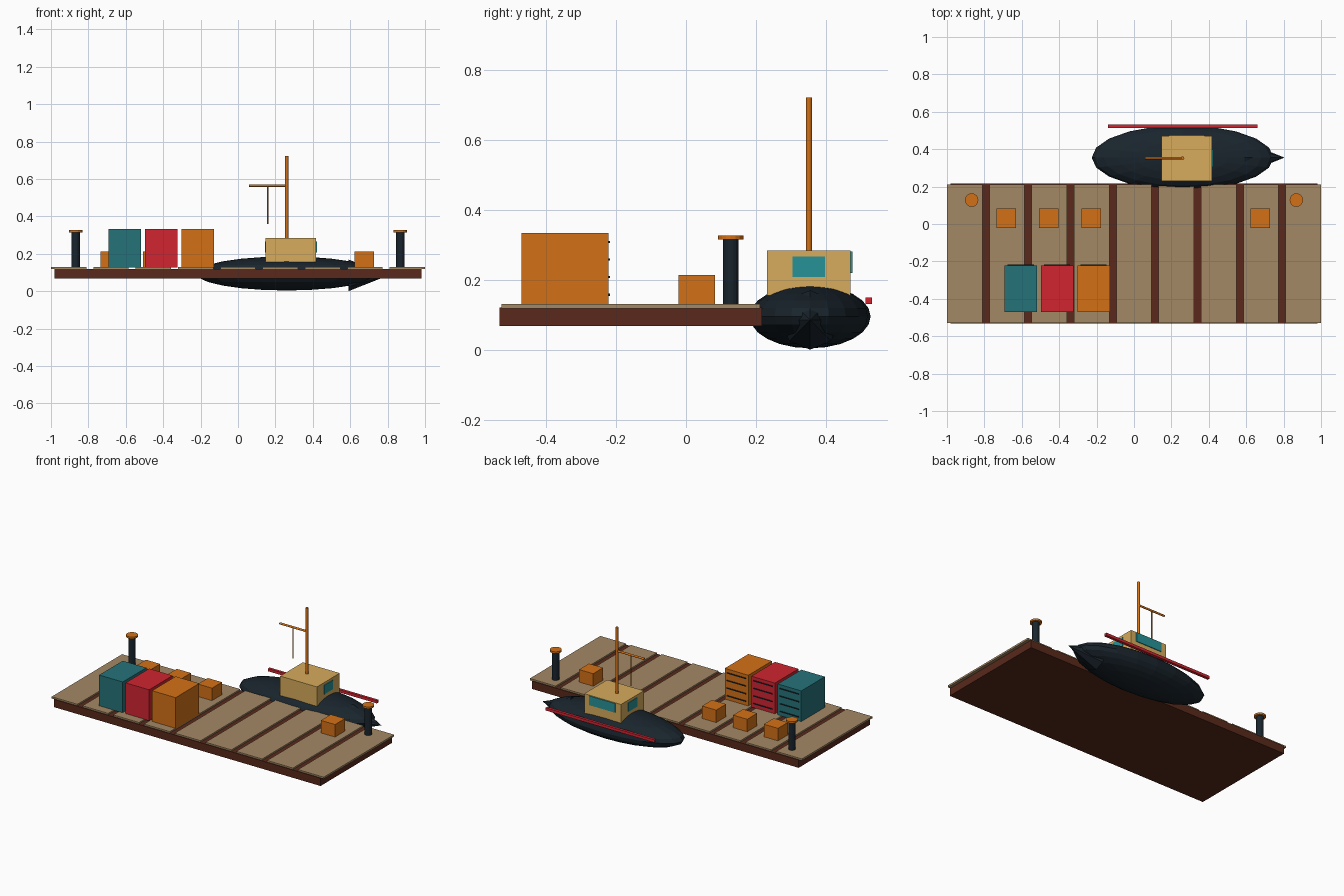
import bpy
import math
from mathutils import Vector

if "Cube" in bpy.data.objects:
    bpy.data.objects.remove(bpy.data.objects["Cube"])


def material(name, rgb):
    m = bpy.data.materials.new(name)
    m.diffuse_color = (*rgb, 1)
    m.use_nodes = True
    m.node_tree.nodes["Principled BSDF"].inputs["Base Color"].default_value = m.diffuse_color
    return m


NAVY = material("navy", (0.010, 0.018, 0.026))
ORANGE = material("orange", (0.65, 0.165, 0.008))
RED = material("red", (0.63, 0.018, 0.03))
TEAL = material("teal", (0.018, 0.17, 0.19))
GLASS = material("glass", (0.02, 0.29, 0.31))
CREAM = material("cream", (0.68, 0.41, 0.11))
PLANK = material("plank", (0.37, 0.25, 0.13))
BROWN = material("brown", (0.10, 0.022, 0.011))


def finish(name, mat):
    ob = bpy.context.object
    ob.name = name
    ob.data.materials.append(mat)
    return ob


def box(name, x, y, z, mat):
    """Box from (min, max) ranges on each axis."""
    bpy.ops.mesh.primitive_cube_add(size=1, location=[(a + b) / 2 for a, b in (x, y, z)])
    ob = finish(name, mat)
    ob.scale = [b - a for a, b in (x, y, z)]
    return ob


def rod(name, start, end, r, mat, sides=12, tip=None):
    """Cylinder (or cone when tip is given) between two points."""
    a, b = Vector(start), Vector(end)
    d = b - a
    bpy.ops.mesh.primitive_cone_add(vertices=sides, radius1=r, radius2=r if tip is None else tip,
                                    depth=d.length, location=(a + b) / 2,
                                    rotation=d.to_track_quat('Z', 'Y').to_euler())
    return finish(name, mat)


# Dock slab and deck planks
box("dock_base", (-0.98, 0.98), (-0.533, 0.217), (0.068, 0.12), BROWN)
for i in range(9):
    c = (i - 4) * 0.2263
    box(f"deck_plank_{i}", (c - 0.0945, c + 0.0945), (-0.528, 0.211), (0.118, 0.13), PLANK)

# Mooring bollards
for side in (-1, 1):
    x = side * 0.868
    rod("bollard_post", (x, 0.128, 0.12), (x, 0.128, 0.317), 0.022, NAVY, 16)
    rod("bollard_cap", (x, 0.128, 0.315), (x, 0.128, 0.327), 0.036, ORANGE, 16)

# Small crates
for x in (-0.682, -0.456, -0.228, 0.676):
    box("crate", (x - 0.052, x + 0.052), (-0.021, 0.083), (0.125, 0.213), ORANGE)

# Cargo containers with dark slats on the back
for x, mat in ((-0.605, TEAL), (-0.411, RED), (-0.216, ORANGE)):
    box("container", (x - 0.0865, x + 0.0865), (-0.47, -0.222), (0.128, 0.334), mat)
    for k in range(4):
        z = 0.157 + k * 0.0505
        box("container_slat", (x - 0.07, x + 0.07), (-0.225, -0.217), (z - 0.003, z + 0.003), NAVY)

# Boat hull and bow
CX, CY = 0.26, 0.355
bpy.ops.mesh.primitive_uv_sphere_add(segments=20, ring_count=12, radius=1, location=(CX, CY, 0.095))
finish("boat_hull", NAVY).scale = (0.486, 0.173, 0.091)
rod("boat_bow", (0.59, CY, 0.085), (0.805, CY, 0.085), 0.085, NAVY, 8, tip=0)
box("hull_rail", (-0.14, 0.66), (0.514, 0.532), (0.131, 0.149), RED)

# Cabin and windows
box("cabin", (0.148, 0.418), (0.231, 0.471), (0.155, 0.284), CREAM)
for x in (0.148, 0.418):
    box("side_window", (x - 0.004, x + 0.004), (0.304, 0.397), (0.208, 0.267), GLASS)
box("back_window", (0.188, 0.378), (0.467, 0.476), (0.22, 0.281), GLASS)

# Mast, boom and hanging line
rod("mast", (CX, 0.352, 0.26), (CX, 0.352, 0.722), 0.009, ORANGE)
rod("boom", (0.06, 0.352, 0.565), (CX, 0.352, 0.565), 0.0065, ORANGE)
rod("boom_line", (0.158, 0.352, 0.36), (0.158, 0.352, 0.565), 0.004, ORANGE, 8)
